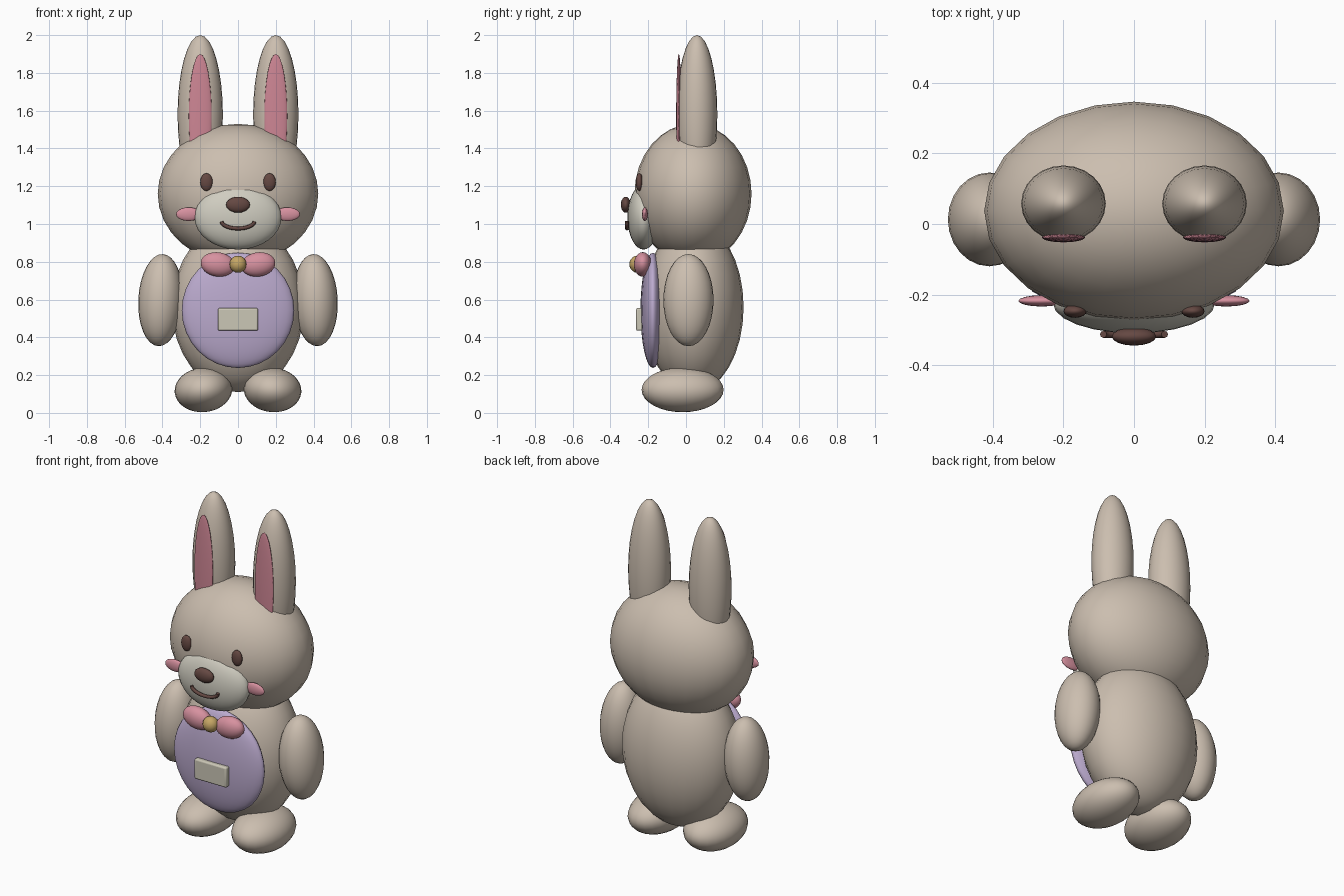
import bpy, math

if "Cube" in bpy.data.objects:
    bpy.data.objects.remove(bpy.data.objects["Cube"])


def material(name, rgb):
    m = bpy.data.materials.new(name)
    m.diffuse_color = (*rgb, 1)
    m.use_nodes = True
    m.node_tree.nodes["Principled BSDF"].inputs["Base Color"].default_value = m.diffuse_color
    return m


FUR = material("beige fur", (0.60, 0.515, 0.43))
CREAM = material("cream", (0.63, 0.61, 0.53))
PINK = material("soft pink", (0.68, 0.285, 0.35))
EAR_PINK = material("ear pink", (0.62, 0.24, 0.30))
LILAC = material("lilac", (0.50, 0.405, 0.62))
BROWN = material("dark brown", (0.13, 0.065, 0.055))
GOLD = material("gold", (0.56, 0.38, 0.13))
PLATE = material("badge cream", (0.60, 0.57, 0.47))


def ellipsoid(name, mat, loc, radii, tilt=0, seg=24, rings=16):
    """Smooth stretched sphere, tilt turns it about the y axis."""
    bpy.ops.mesh.primitive_uv_sphere_add(segments=seg, ring_count=rings, radius=1, location=loc)
    o = bpy.context.object
    o.name = name
    o.scale = radii
    o.rotation_euler.y = tilt
    o.data.materials.append(mat)
    bpy.ops.object.shade_smooth()
    return o


def pair(name, mat, loc, radii, tilt=0, seg=24, rings=16):
    """Mirrored left and right ellipsoids."""
    for side, label in ((-1, "left_"), (1, "right_")):
        ellipsoid(label + name, mat, (side * loc[0], loc[1], loc[2]), radii, side * tilt, seg, rings)


# Body, head and limbs
ellipsoid("body", FUR, (0, 0.04, 0.56), (0.35, 0.265, 0.45))
ellipsoid("head", FUR, (0, 0.037, 1.16), (0.425, 0.31, 0.37))
pair("arm", FUR, (0.41, 0.013, 0.597), (0.118, 0.133, 0.244), -0.05)
pair("foot", FUR, (0.183, -0.018, 0.122), (0.153, 0.217, 0.118), 0.1)

# Ears with pink inner faces
pair("ear", FUR, (0.2, 0.058, 1.58), (0.12, 0.108, 0.42))
pair("inner_ear", EAR_PINK, (0.2, -0.038, 1.57), (0.061, 0.014, 0.33))

# Belly patch
ellipsoid("belly", LILAC, (0, -0.175, 0.543), (0.298, 0.066, 0.305))

# Face
ellipsoid("muzzle", CREAM, (0, -0.225, 1.036), (0.23, 0.085, 0.171))
ellipsoid("nose", BROWN, (0, -0.319, 1.102), (0.063, 0.026, 0.042), seg=16, rings=10)
pair("eye", BROWN, (0.167, -0.247, 1.222), (0.033, 0.019, 0.047), seg=16, rings=10)
pair("cheek", PINK, (0.262, -0.218, 1.052), (0.066, 0.016, 0.036), seg=16, rings=10)

# Smiling mouth as a round tube along an arc
curve = bpy.data.curves.new("mouth", "CURVE")
curve.dimensions = "3D"
curve.bevel_depth = 0.010
curve.bevel_resolution = 2
curve.use_fill_caps = True
spline = curve.splines.new("POLY")
COUNT = 13
spline.points.add(COUNT - 1)
for i, p in enumerate(spline.points):
    t = math.pi * i / (COUNT - 1)
    p.co = (-0.087 * math.cos(t), -0.313, 1.014 - 0.038 * math.sin(t), 1)
    p.radius = 1
spline.use_smooth = True
mouth = bpy.data.objects.new("mouth", curve)
curve.materials.append(BROWN)
bpy.context.collection.objects.link(mouth)

# Bow tie
pair("bow_loop", PINK, (0.107, -0.229, 0.786), (0.091, 0.047, 0.064), -0.15)
ellipsoid("bow_knot", GOLD, (0, -0.258, 0.787), (0.045, 0.042, 0.045), seg=16, rings=10)

# Badge on the belly, with softened edges
bpy.ops.mesh.primitive_cube_add(size=1, location=(0, -0.247, 0.495))
badge = bpy.context.object
badge.name = "belly_badge"
badge.scale = (0.212, 0.034, 0.12)
bpy.ops.object.transform_apply(location=False, rotation=False, scale=True)
badge.data.materials.append(PLATE)
bevel = badge.modifiers.new("soft_edges", "BEVEL")
bevel.width = 0.009
bevel.segments = 3
bpy.ops.object.shade_smooth_by_angle()
